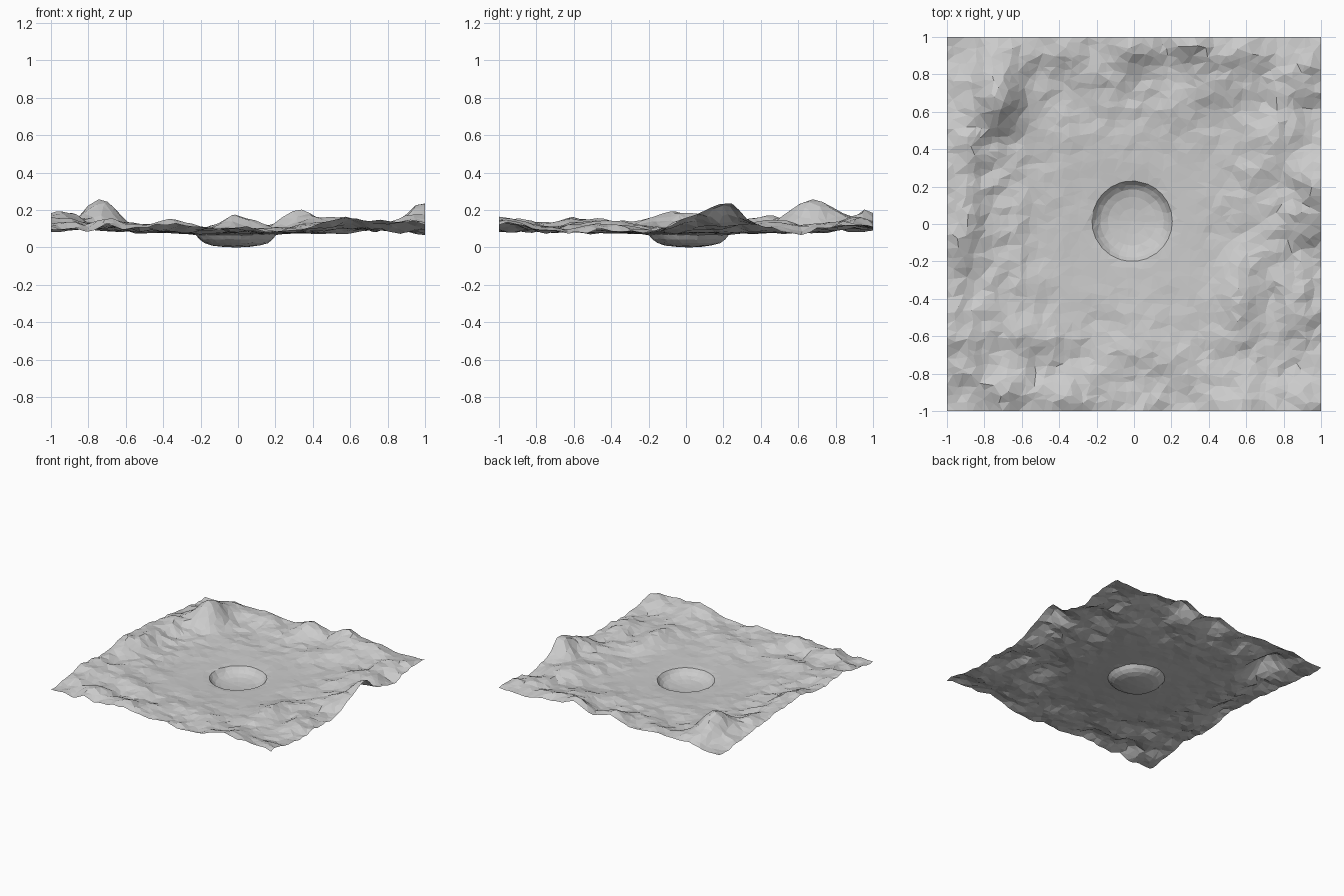
import bpy, math, random
from mathutils import Vector, noise, geometry

random.seed(4)
BASE = 0.072
CX, CY = -0.01, 0.015

# Hills: x, y, height, spread x, spread y
HILLS = [
    (-0.73, 0.66, 0.145, 0.11, 0.16), (-0.71, 0.90, 0.05, 0.13, 0.14),
    (-0.92, 0.42, 0.06, 0.16, 0.24), (-0.95, -0.05, 0.085, 0.22, 0.22),
    (-0.97, -0.55, 0.07, 0.24, 0.24), (-0.55, -0.60, 0.05, 0.16, 0.10),
    (-0.36, -0.94, 0.07, 0.11, 0.10), (-0.65, -0.90, 0.045, 0.14, 0.12),
    (0.55, -0.97, 0.07, 0.16, 0.16), (0.88, -0.95, 0.04, 0.16, 0.14),
    (0.57, -0.42, 0.05, 0.10, 0.22), (1.00, 0.22, 0.13, 0.12, 0.12),
    (0.97, 0.02, 0.07, 0.14, 0.12), (0.76, 0.42, 0.055, 0.12, 0.18),
    (0.86, -0.45, 0.03, 0.08, 0.20), (0.01, 0.96, 0.085, 0.10, 0.10),
    (0.33, 0.96, 0.09, 0.11, 0.11), (0.58, 0.94, 0.08, 0.14, 0.12),
    (-0.36, 0.93, 0.055, 0.12, 0.12), (0.88, 0.80, 0.04, 0.12, 0.14),
    (0.40, 0.70, 0.025, 0.25, 0.12),
]
# Crater profile: radius, height
CRATER = [(0.0, 0.0), (0.07, 0.004), (0.13, 0.012), (0.17, 0.025), (0.195, 0.044), (0.215, 0.068)]
RIM = CRATER[-1][0]


def height(x, y):
    r = math.hypot(x - CX, y - CY)
    for (r0, z0), (r1, z1) in zip(CRATER, CRATER[1:]):
        if r <= r1 + 1e-5:
            z = z0 + (z1 - z0) * (r - r0) / (r1 - r0)
            # Slightly uneven bowl
            return z + 0.006 * (r / RIM) * noise.noise(Vector((x * 18, y * 18, 3.3)))
    # Plain rising gently away from the crater
    z = BASE + 0.012 * min(1.0, max(0.0, (r - 0.25) / 0.5))
    for hx, hy, h, sx, sy in HILLS:
        z += h * math.exp(-((x - hx) / sx) ** 2 - ((y - hy) / sy) ** 2)
    # Roughness grows towards the edges
    k = min(1.0, max(0.0, (max(abs(x), abs(y)) - 0.25) / 0.5))
    n = noise.noise(Vector((x * 4.5, y * 4.5, 1.7))) + 0.8 * noise.noise(Vector((x * 12, y * 12, 5.2)))
    z += k * (0.009 + 0.03 * n)
    return max(z, 0.070 + 0.006 * n * k)


# Scattered points: square border, crater rings, jittered interior
N = 42
pts = []
for i in range(N + 1):
    for j in range(N + 1):
        x, y = -1 + 2 * i / N, -1 + 2 * j / N
        if 0 < i < N:
            x += random.uniform(-0.018, 0.018)
        if 0 < j < N:
            y += random.uniform(-0.018, 0.018)
        if math.hypot(x - CX, y - CY) > 0.24:
            pts.append(Vector((x, y)))
pts.append(Vector((CX, CY)))
for r, _ in CRATER[1:]:
    count = 12 if r < 0.1 else 26
    for a in range(count):
        t = 2 * math.pi * (a + random.uniform(-0.2, 0.2)) / count
        pts.append(Vector((CX + r * math.cos(t), CY + r * math.sin(t))))

co, _, faces, *_ = geometry.delaunay_2d_cdt(pts, [], [], 0, 1e-5)

# Terrain sheet with central crater
mesh = bpy.data.meshes.new("crater_terrain")
mesh.from_pydata([(p.x, p.y, max(0.0, height(p.x, p.y))) for p in co], [], [list(f) for f in faces])
mesh.update()
if sum(p.normal.z for p in mesh.polygons) < 0:
    mesh.flip_normals()
terrain = bpy.data.objects.new("crater_terrain", mesh)
bpy.context.collection.objects.link(terrain)
